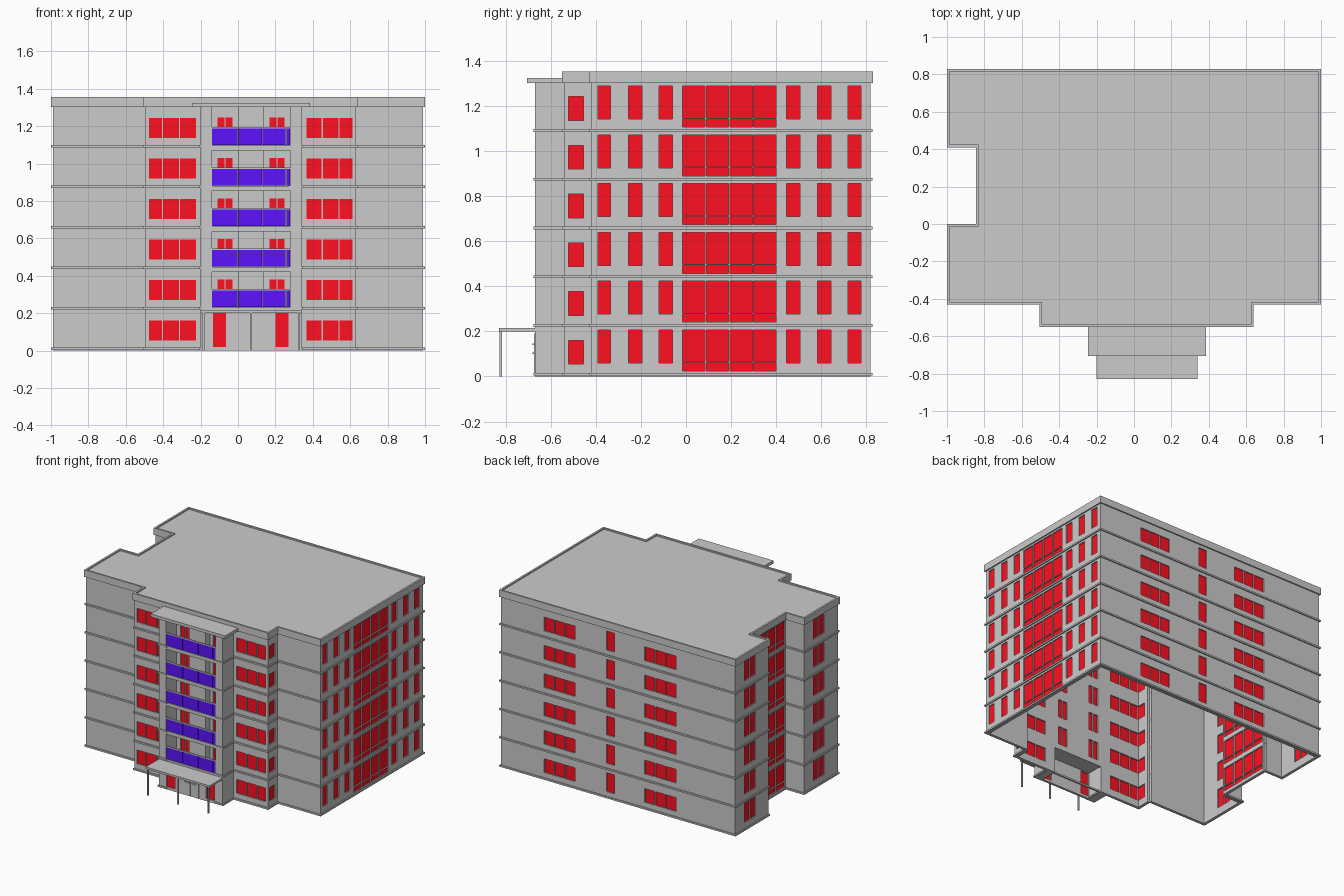
import bpy, bmesh
from mathutils import Vector

if "Cube" in bpy.data.objects:
    bpy.data.objects.remove(bpy.data.objects["Cube"])

PITCH, FLOORS, TOP = 0.2165, 6, 1.305
# wall footprint, counter-clockwise
PLAN = [Vector(p) for p in [(-0.99, -0.42), (-0.495, -0.42), (-0.495, -0.54), (0.63, -0.54),
        (0.63, -0.42), (0.99, -0.42), (0.99, 0.82), (-0.99, 0.82), (-0.99, 0.42),
        (-0.835, 0.42), (-0.835, -0.01), (-0.99, -0.01)]]


def material(name, rgb):
    m = bpy.data.materials.new(name)
    m.diffuse_color = (*rgb, 1)
    m.use_nodes = True
    m.node_tree.nodes["Principled BSDF"].inputs["Base Color"].default_value = m.diffuse_color
    return m


RED = material("red_glass", (1.0, 0.005, 0.015))
BLUE = material("blue_panel", (0.11, 0.006, 1.0))


def finish(name, bm, mat=None):
    me = bpy.data.meshes.new(name)
    bm.to_mesh(me)
    bm.free()
    ob = bpy.data.objects.new(name, me)
    bpy.context.collection.objects.link(ob)
    if mat:
        me.materials.append(mat)
    return ob


def boxes(name, spans, mat=None):
    bm = bmesh.new()
    for x0, x1, y0, y1, z0, z1 in spans:
        vs = bmesh.ops.create_cube(bm, size=1)["verts"]
        for v in vs:
            v.co = ((x0 + x1) / 2 + v.co.x * (x1 - x0), (y0 + y1) / 2 + v.co.y * (y1 - y0),
                    (z0 + z1) / 2 + v.co.z * (z1 - z0))
    return finish(name, bm, mat)


def offset_plan(o):
    out = []
    for i, p in enumerate(PLAN):
        d0 = (p - PLAN[i - 1]).normalized()
        d1 = (PLAN[(i + 1) % len(PLAN)] - p).normalized()
        out.append(p + o * Vector((d0.y + d1.y, -d0.x - d1.x)))
    return out


def rings(name, outer, inner, levels):
    bm = bmesh.new()
    n = len(PLAN)
    for z0, z1 in levels:
        loops = [[bm.verts.new((p.x, p.y, z)) for p in offset_plan(o)]
                 for o, z in ((outer, z0), (outer, z1), (inner, z1), (inner, z0))]
        for k in range(4):
            a, b = loops[k], loops[(k + 1) % 4]
            for i in range(n):
                j = (i + 1) % n
                bm.faces.new((a[i], a[j], b[j], b[i]))
    return finish(name, bm)


glass = bmesh.new()


def wall(name, a, b, windows=(), voids=()):
    """Wall sheet with real openings; windows are given in world axis coordinates."""
    d = (b - a).normalized()
    ax = 0 if abs(d.x) > 0.5 else 1
    flat = lambda w: (*sorted((abs(w[0] - a[ax]), abs(w[1] - a[ax]))), w[2], w[3])
    wins = [flat(w) for w in windows]
    holes = wins + [flat(w) for w in voids]
    us = sorted({round(u, 4) for h in holes for u in h[:2]} | {0, round((b - a).length, 4)})
    zs = sorted({round(z, 4) for h in holes for z in h[2:]} | {0, TOP})
    bm, cache = bmesh.new(), {}

    def vert(u, z):
        if (u, z) not in cache:
            p = a + d * u
            cache[u, z] = bm.verts.new((p.x, p.y, z))
        return cache[u, z]
    for u0, u1 in zip(us, us[1:]):
        for z0, z1 in zip(zs, zs[1:]):
            u, z = (u0 + u1) / 2, (z0 + z1) / 2
            if not any(h[0] < u < h[1] and h[2] < z < h[3] for h in holes):
                bm.faces.new((vert(u0, z0), vert(u1, z0), vert(u1, z1), vert(u0, z1)))
    mod = finish(name, bm).modifiers.new("thickness", "SOLIDIFY")
    mod.thickness, mod.offset = 0.018, -1
    inward = Vector((-d.y, d.x)) * 0.008
    for u0, u1, z0, z1 in wins:
        p, q = a + d * u0 + inward, a + d * u1 + inward
        glass.faces.new([glass.verts.new(c) for c in
                         ((p.x, p.y, z0), (q.x, q.y, z0), (q.x, q.y, z1), (p.x, p.y, z1))])


def panes(u0, u1, z0, z1, n=1, floors=range(FLOORS), gap=0.006):
    w = (u1 - u0 + gap) / n
    return [(u0 + i * w, u0 + (i + 1) * w - gap, z0 + k * PITCH, z1 + k * PITCH)
            for k in floors for i in range(n)]


def tall(u0, u1, n=1):
    return panes(u0, u1, 0.06, 0.207, n)


def stair(u0, u1):
    return panes(u0, u1, 0.025, 0.061, 4) + panes(u0, u1, 0.066, 0.207, 4)


# window layouts per wall
triples = panes(-0.49, -0.225, 0.055, 0.16, 3) + panes(0.365, 0.625, 0.055, 0.16, 3)
upper = range(1, FLOORS)
balcony_doors = panes(-0.11, -0.03, 0.025, 0.165, 2, upper) + panes(0.168, 0.248, 0.025, 0.165, 2, upper)
corner = panes(-0.53, -0.455, 0.055, 0.16)
right = stair(-0.015, 0.40)
for u0, u1 in ((-0.39, -0.335), (-0.255, -0.195), (-0.12, -0.06), (0.447, 0.507), (0.583, 0.643), (0.72, 0.778)):
    right += tall(u0, u1)
layout = {
    1: ("bay_left_wall", corner), 2: ("bay_front_wall", triples + balcony_doors),
    3: ("bay_right_wall", corner), 5: ("right_wall", right),
    6: ("back_wall", triples + panes(0.03, 0.098, 0.05, 0.195)),
    7: ("left_rear_wall", tall(0.575, 0.705, 2)), 9: ("notch_wall", stair(0.0, 0.41)),
    11: ("left_front_wall", tall(-0.255, -0.125, 2)),
}
for i, p in enumerate(PLAN):
    name, wins = layout.get(i, (f"plain_wall_{i}", []))
    voids = [(-0.14, 0.28, 0, 0.2)] if i == 2 else []
    wall(name, p, PLAN[(i + 1) % len(PLAN)], wins, voids)

# entrance front with side lights
wall("entrance_wall", Vector((-0.14, -0.67)), Vector((0.28, -0.67)),
     [(-0.135, -0.065, 0.02, 0.2), (0.2, 0.27, 0.02, 0.2)], [(-0.14, 0.28, 0.215, TOP)])
finish("window_glass", glass, RED)

# floor bands, parapet and roof
bands = [(0.004 + k * PITCH, 0.016 + k * PITCH) for k in range(FLOORS)]
rings("floor_bands", 0.009, -0.004, bands)
rings("parapet", 0.01, -0.004, [(TOP - 0.003, 1.355)])
bm = bmesh.new()
bm.faces.new([bm.verts.new((p.x, p.y, 1.345)) for p in PLAN])
finish("roof", bm)

# balcony tower: side piers, centre pier, slabs, railings
piers = [(-0.2, -0.14), (0.28, 0.34)]
boxes("balcony_piers", [(a, b, -0.67, -0.54, 0, TOP) for a, b in piers])
boxes("pier_bands", [(a - 0.007, b + 0.007, -0.677, -0.54, z0, z1) for a, b in piers for z0, z1 in bands])
boxes("balcony_divider", [(0, 0.14, -0.59, -0.54, 0.215, TOP)])
boxes("balcony_slabs", [(-0.14, 0.28, -0.67, -0.54, k * PITCH - 0.012, k * PITCH + 0.014) for k in upper])
boxes("balcony_panels", [(a, b, -0.668, -0.66, k * PITCH + 0.016, k * PITCH + 0.105) for k in upper
      for a, b in ((-0.138, -0.002), (0.002, 0.128), (0.132, 0.254), (0.258, 0.278))], BLUE)
boxes("balcony_rails", [(-0.14, 0.28, -0.67, -0.658, k * PITCH + 0.105, k * PITCH + 0.113) for k in upper])
boxes("tower_roof", [(-0.245, 0.385, -0.705, -0.54, 1.302, 1.325)])

# entrance canopy, posts and double door
boxes("canopy", [(-0.2, 0.34, -0.83, -0.66, 0.2, 0.215)])
boxes("canopy_posts", [(x - 0.005, x + 0.005, -0.828, -0.818, 0, 0.2) for x in (-0.185, 0.07, 0.325)])
boxes("entrance_doors", [(0, 0.067, -0.675, -0.66, 0.005, 0.19), (0.073, 0.14, -0.675, -0.66, 0.005, 0.19)])
boxes("door_handles", [(x, x + 0.012, -0.682, -0.675, z, z + 0.006)
      for x in (0.025, 0.048, 0.08, 0.103) for z in (0.1, 0.14)])
